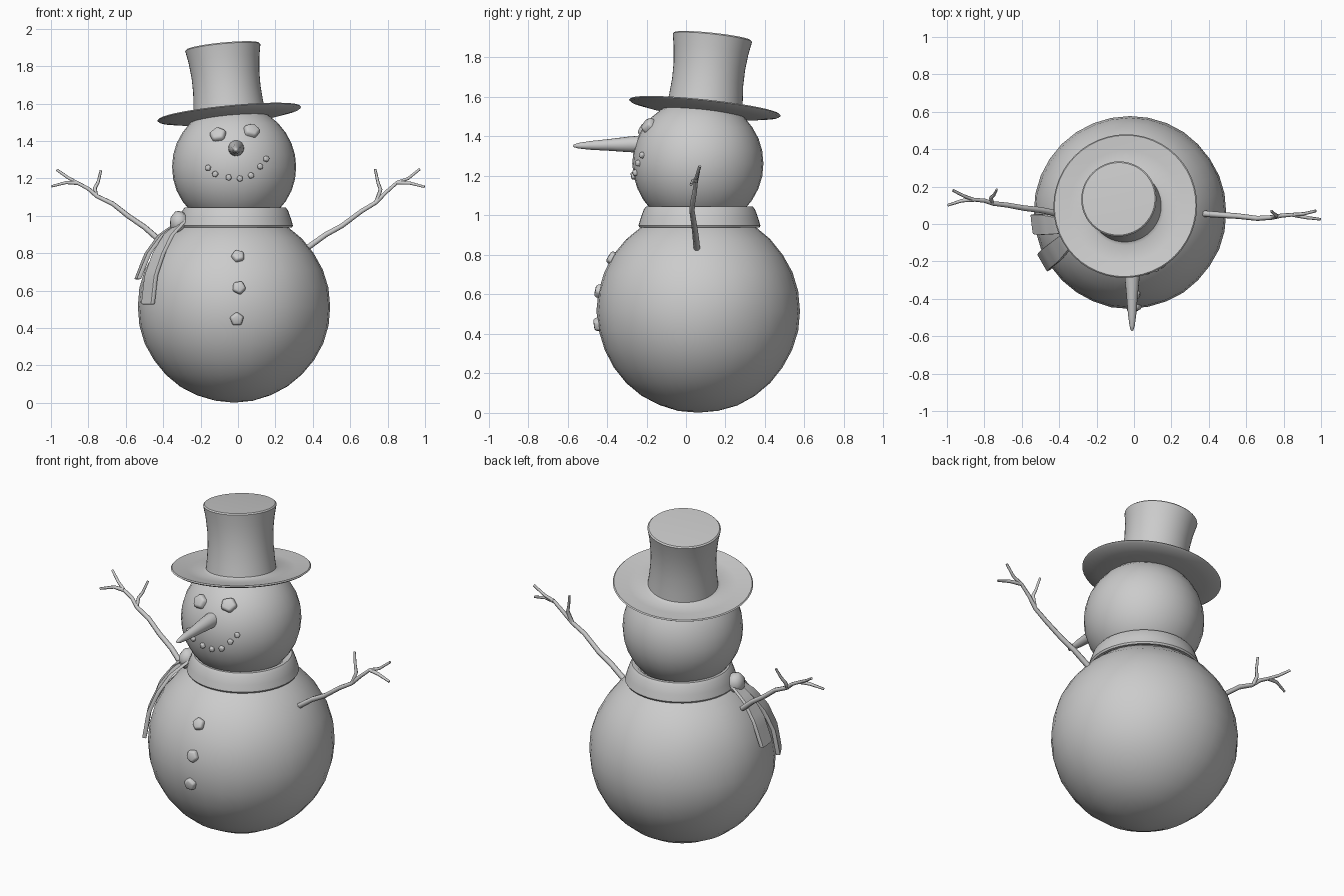
import bpy, bmesh, math
from mathutils import Vector, Matrix, noise

if "Cube" in bpy.data.objects:
    bpy.data.objects.remove(bpy.data.objects["Cube"])

BODY, BODY_R = Vector((-0.022, 0.062, 0.515)), 0.515
HEAD, HEAD_R = Vector((-0.021, 0.06, 1.262)), 0.332


def finish(name, bm, angle=40):
    bmesh.ops.recalc_face_normals(bm, faces=bm.faces)
    me = bpy.data.meshes.new(name)
    bm.to_mesh(me)
    bm.free()
    ob = bpy.data.objects.new(name, me)
    bpy.context.collection.objects.link(ob)
    bpy.ops.object.select_all(action='DESELECT')
    ob.select_set(True)
    bpy.context.view_layer.objects.active = ob
    bpy.ops.object.shade_smooth_by_angle(angle=math.radians(angle))
    return ob


def ball(name, centre, radius, lump, scale=(1, 1, 1), segs=32):
    bm = bmesh.new()
    bmesh.ops.create_uvsphere(bm, u_segments=segs, v_segments=segs // 2, radius=radius)
    for v in bm.verts:
        v.co *= 1 + lump * noise.noise(v.co / radius * 2.5)
        v.co = Vector(c * s for c, s in zip(v.co, scale)) + centre
    return finish(name, bm, 80)


def lathe(name, profile, matrix, segs=48, closed=False):
    bm = bmesh.new()
    rings = []
    for r, z in profile:
        if r == 0:
            rings.append([bm.verts.new((0, 0, z))] * segs)
        else:
            rings.append([bm.verts.new((r * math.cos(math.tau * i / segs),
                                        r * math.sin(math.tau * i / segs), z))
                          for i in range(segs)])
    pairs = list(zip(rings, rings[1:])) + ([(rings[-1], rings[0])] if closed else [])
    for a, b in pairs:
        for i in range(segs):
            j = (i + 1) % segs
            bm.faces.new(dict.fromkeys((a[i], a[j], b[j], b[i])))
    bm.transform(matrix)
    return finish(name, bm)


def on_ball(centre, radius, x, z):
    """Front point of a ball at given x and z, with its normal."""
    dx, dz = x - centre.x, z - centre.z
    d = Vector((dx, -math.sqrt(radius ** 2 - dx ** 2 - dz ** 2), dz))
    return centre + d, d.normalized()


def pebble(name, centre, radius, x, z, r, depth, stretch=1.0, turn=0.0):
    p, n = on_ball(centre, radius, x, z)
    bm = bmesh.new()
    bmesh.ops.create_cone(bm, cap_ends=True, segments=5, radius1=r, radius2=r * 0.8, depth=depth * 2)
    bmesh.ops.bevel(bm, geom=bm.edges[:], offset=r * 0.22, segments=2, affect='EDGES', profile=0.5)
    side = Vector((0, 0, 1)).cross(n).normalized()
    frame = Matrix((side, n.cross(side), n)).transposed().to_4x4()
    bm.transform(Matrix.Translation(p) @ frame @ Matrix.Diagonal((stretch, 1, 1, 1))
                 @ Matrix.Rotation(turn, 4, 'Z'))
    finish(name, bm, 50)


def stick(name, branches):
    cu = bpy.data.curves.new(name, 'CURVE')
    cu.dimensions = '3D'
    cu.bevel_depth, cu.bevel_resolution, cu.use_fill_caps = 0.017, 1, True
    for pts, r0, r1 in branches:
        sp = cu.splines.new('POLY')
        sp.points.add(len(pts) - 1)
        for i, p in enumerate(pts):
            sp.points[i].co = (*p, 1)
            sp.points[i].radius = r0 + (r1 - r0) * i / (len(pts) - 1)
        sp.use_smooth = True
    bpy.context.collection.objects.link(bpy.data.objects.new(name, cu))


def drape(deg, z, off):
    """Point lying on the body at a compass angle and height."""
    r = math.sqrt(max(0, BODY_R ** 2 - (z - BODY.z) ** 2)) + off
    a = math.radians(deg)
    return Vector((BODY.x + r * math.cos(a), BODY.y + r * math.sin(a), z))


def tail(name, path, width):
    bm = bmesh.new()
    rows = []
    for deg, z, off, w in path:
        p, a = drape(deg, z, off), math.radians(deg)
        t = Vector((-math.sin(a), math.cos(a), 0)) * width * w / 2
        rad = Vector((math.cos(a), math.sin(a), 0)) * 0.012
        rows.append([bm.verts.new(p + q) for q in (-t - rad, t - rad, t + rad, -t + rad)])
    for a, b in zip(rows, rows[1:]):
        for i in range(4):
            bm.faces.new((a[i], a[(i + 1) % 4], b[(i + 1) % 4], b[i]))
    bm.faces.new(rows[0])
    bm.faces.new(rows[-1])
    crease = bm.edges.layers.float.new('crease_edge')
    for e in bm.edges:
        e[crease] = 0.6
    ob = finish(name, bm)
    ob.modifiers.new('smooth', 'SUBSURF').levels = 2


# Snow balls
ball('body', BODY, BODY_R, 0.008)
ball('head', HEAD, HEAD_R, 0.005)

# Top hat, leaning to one side and backwards
lean = Vector((0, 0, 1)).rotation_difference(Vector((-0.097, 0.107, 1))).to_matrix().to_4x4()
lathe('top_hat', [(0, -0.024), (0.2, -0.022), (0.3, -0.014), (0.375, 0.0), (0.386, 0.008),
                  (0.38, 0.014), (0.3, 0.004), (0.21, -0.004), (0.193, 0.006), (0.187, 0.06),
                  (0.181, 0.14), (0.182, 0.22), (0.19, 0.3), (0.2, 0.355), (0.202, 0.366),
                  (0.195, 0.373), (0.12, 0.376), (0, 0.377)],
      Matrix.Translation((-0.046, 0.095, 1.537)) @ lean)

# Carrot nose
lathe('nose', [(0, -0.05), (0.043, 0), (0.039, 0.06), (0.03, 0.15), (0.022, 0.25),
               (0.014, 0.31), (0.007, 0.333), (0, 0.338)],
      Matrix.Translation((-0.01, -0.235, 1.361)) @ Matrix.Rotation(math.radians(91.5), 4, 'X'), 16)

# Coal eyes, mouth and buttons
pebble('eye_left', HEAD, HEAD_R, -0.107, 1.435, 0.05, 0.02, 1.1, 0.2)
pebble('eye_right', HEAD, HEAD_R, 0.073, 1.456, 0.05, 0.02, 1.1, 0.9)
mouth = [(-.16, 1.257), (-.122, 1.224), (-.05, 1.205), (.01, 1.199), (.07, 1.216), (.118, 1.264), (.15, 1.305)]
for i, (x, z) in enumerate(mouth):
    pebble(f'mouth_{i + 1}', HEAD, HEAD_R, x, z, 0.02, 0.013, 1, i)
for i, (x, z) in enumerate([(0, .785), (.005, .617), (-.006, .447)]):
    pebble(f'button_{i + 1}', BODY, BODY_R, x, z, 0.043, 0.018, 1, 0.3 + i * 0.5)

# Scarf: band, knot and two hanging tails
lathe('scarf_band', [(0.23, 1.03), (0.25, 1.045), (0.27, 1.045), (0.282, 1.03), (0.298, 0.985),
                     (0.309, 0.948), (0.303, 0.938), (0.285, 0.94), (0.26, 0.97)],
      Matrix.Translation((-0.015, 0.068, 0)), 48, True)
ball('scarf_knot', drape(197, 0.965, 0.055), 0.06, 0.1, (0.85, 0.95, 1), 16)
tail('scarf_tail_front', [(200, 0.98, 0.06, 0.6), (205, 0.9, 0.04, 0.85), (208, 0.8, 0.025, 1),
                          (209, 0.68, 0.018, 1), (210, 0.525, 0.016, 1)], 0.11)
tail('scarf_tail_back', [(195, 0.98, 0.06, 0.6), (190, 0.9, 0.05, 0.85), (188, 0.8, 0.035, 1),
                         (187, 0.66, 0.025, 1)], 0.11)

# Stick arms with twigs
stick('arm_right', [
    ([(.375, .055, .832), (.47, .048, .9), (.556, .042, .947), (.66, .03, 1.025), (.738, .035, 1.072),
      (.79, .045, 1.125), (.85, .05, 1.178), (.91, .055, 1.2), (.972, .07, 1.25)], 1, .45),
    ([(.74, .035, 1.075), (.762, .045, 1.14), (.748, .055, 1.18), (.733, .07, 1.25)], .7, .4),
    ([(.85, .05, 1.178), (.92, .035, 1.175), (.998, .025, 1.155)], .7, .4)])
stick('arm_left', [
    ([(-.42, .058, .87), (-.5, .075, .94), (-.588, .085, 1.0), (-.67, .1, 1.065), (-.754, .11, 1.105),
      (-.80, .125, 1.145), (-.856, .13, 1.175), (-.91, .15, 1.205), (-.968, .18, 1.246)], 1, .45),
    ([(-.76, .115, 1.11), (-.765, .14, 1.15), (-.748, .155, 1.18), (-.733, .185, 1.242)], .7, .4),
    ([(-.856, .13, 1.175), (-.92, .125, 1.178), (-.996, .1, 1.158)], .7, .4)])
